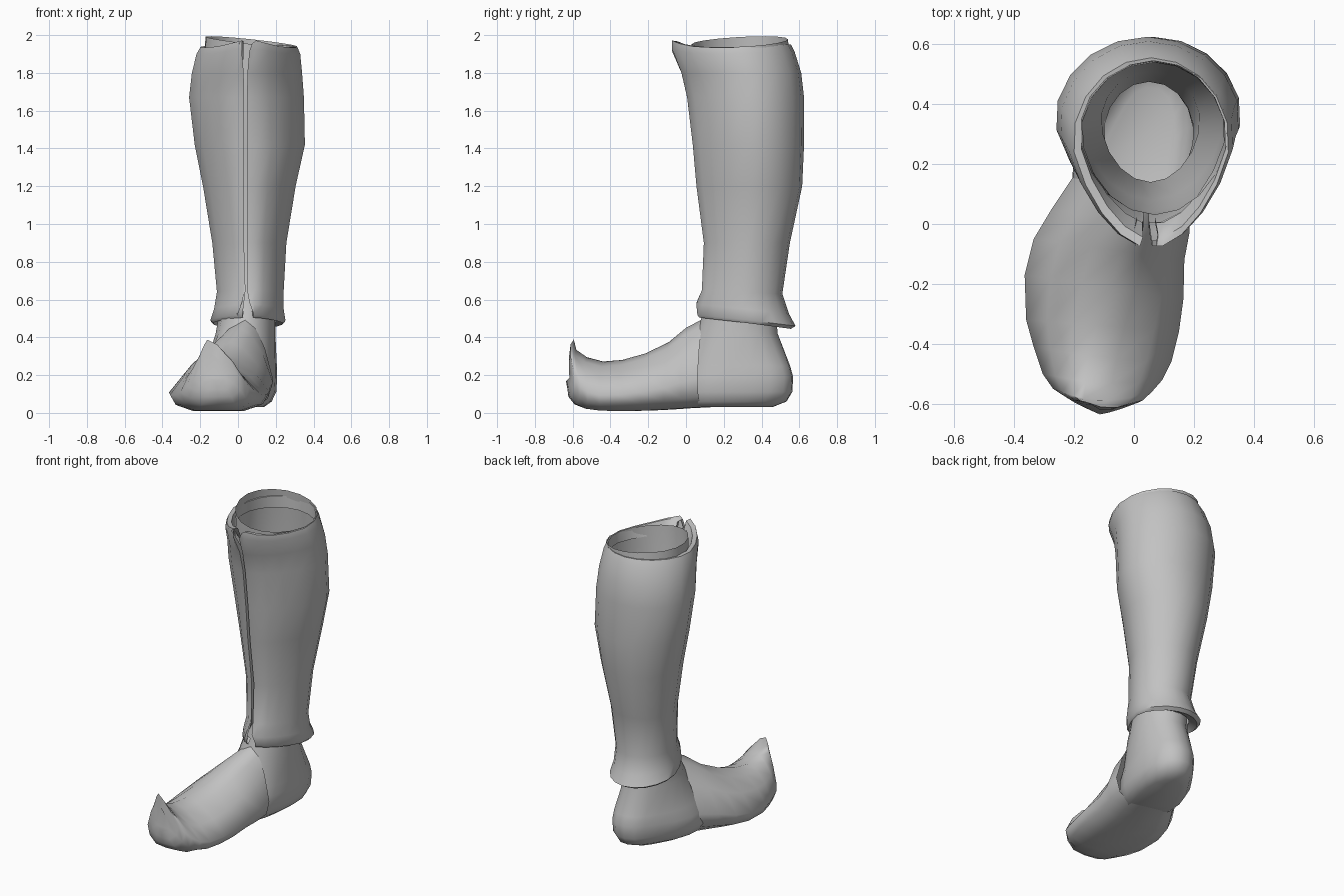
import bpy, bmesh, math

leather = bpy.data.materials.new("grey_leather")
leather.diffuse_color = (0.54, 0.54, 0.54, 1)


def loft(name, rings, closed=True, cap_start=False, cap_end=False, angle=40):
    """Skin a list of equally long point rings."""
    bm = bmesh.new()
    rows = [[bm.verts.new(p) for p in ring] for ring in rings]
    n = len(rows[0])
    for a, b in zip(rows, rows[1:]):
        for i in range(n if closed else n - 1):
            j = (i + 1) % n
            bm.faces.new((a[i], a[j], b[j], b[i]))
    if cap_start:
        bm.faces.new(rows[0][::-1])
    if cap_end:
        bm.faces.new(rows[-1])
    bmesh.ops.recalc_face_normals(bm, faces=bm.faces)
    mesh = bpy.data.meshes.new(name)
    bm.to_mesh(mesh)
    bm.free()
    ob = bpy.data.objects.new(name, mesh)
    bpy.context.collection.objects.link(ob)
    mesh.materials.append(leather)
    bpy.ops.object.select_all(action='DESELECT')
    ob.select_set(True)
    bpy.context.view_layer.objects.active = ob
    bpy.ops.object.shade_smooth_by_angle(angle=math.radians(angle))
    return ob


def leg_point(t, x0, x1, y0, y1, pinch):
    """Point on a leg cross-section; t = 0 is the front, pinch narrows the front."""
    cx, rx = (x0 + x1) / 2, (x1 - x0) / 2
    cy = y0 + (y1 - y0) * 0.54
    c, s = math.cos(t), math.sin(t)
    y = cy - c * ((cy - y0) if c > 0 else (y1 - cy))
    return cx + rx * s * (1 - pinch * max(0, c)), y


# Outer shaft: z, x range, y range, front lift, slit half-width
SHAFT = [
    (0.51, -0.105, 0.21, 0.085, 0.49, 0.03, 0.045),
    (0.475, -0.135, 0.24, 0.065, 0.555, 0.03, 0.045),
    (0.49, -0.15, 0.255, 0.055, 0.58, 0.03, 0.04),
    (0.55, -0.13, 0.245, 0.05, 0.545, 0.025, 0.02),
    (0.64, -0.115, 0.245, 0.08, 0.51, 0.01, 0.008),
    (0.90, -0.14, 0.26, 0.09, 0.55, 0, 0.008),
    (1.20, -0.19, 0.31, 0.05, 0.615, 0, 0.008),
    (1.42, -0.235, 0.36, 0.03, 0.625, 0, 0.008),
    (1.67, -0.265, 0.355, 0.0, 0.625, 0, 0.008),
    (1.80, -0.25, 0.345, -0.03, 0.61, 0, 0.010),
    (1.90, -0.225, 0.335, -0.08, 0.575, 0.03, 0.02),
    (1.935, -0.205, 0.32, -0.08, 0.555, 0.04, 0.035),
    (1.935, -0.18, 0.31, -0.05, 0.545, 0.035, 0.04),
    (1.87, -0.18, 0.305, 0.0, 0.54, 0, 0.03),
]
N = 18
rings = []
for z, x0, x1, y0, y1, lift, slit in SHAFT:
    ring = []
    for i in range(N + 1):
        t = 0.19 + (2 * math.pi - 0.38) * i / N
        x, y = leg_point(t, x0, x1, y0, y1, 0.25)
        c = math.cos(t)
        if z > 1.5:
            dz = lift * (max(0, c) ** 5 + 0.4 * max(0, -c))
        else:
            dz = lift * c
        ring.append((x, y, z + dz))
    # opening edges step inward to form the front seam
    zf = z + lift * (0.5 if z > 1 else 1.4)
    depth = 0.045 if slit < 0.015 else 0.025
    start = [(0.04 + slit, y0 + depth, zf), (0.04 + slit, y0 + 0.006, zf)]
    end = [(0.04 - slit, y0 + 0.006, zf), (0.04 - slit, y0 + depth, zf)]
    rings.append(start + ring + end)
loft("boot_shaft", rings, closed=False, angle=55)

# Heel and ankle continuing up as the inner lining:
# z, x range, y range, instep swell, heel corner fullness
LINING = [
    (0.03, -0.06, 0.13, 0.0, 0.45, 0.08, 0.02),
    (0.06, -0.085, 0.17, -0.04, 0.525, 0.12, 0.025),
    (0.11, -0.10, 0.195, -0.05, 0.555, 0.14, 0.025),
    (0.19, -0.105, 0.20, -0.04, 0.56, 0.13, 0.025),
    (0.25, -0.10, 0.20, 0.0, 0.545, 0.10, 0.02),
    (0.42, -0.10, 0.20, 0.05, 0.485, 0.03, 0),
    (0.55, -0.10, 0.20, 0.10, 0.475, 0, 0),
    (0.90, -0.11, 0.22, 0.14, 0.51, 0, 0),
    (1.40, -0.18, 0.30, 0.08, 0.57, 0, 0),
    (1.70, -0.20, 0.31, 0.04, 0.56, 0, 0),
    (1.965, -0.175, 0.315, 0.03, 0.54, 0, 0),
]
rings = []
for k, (z, x0, x1, y0, y1, swell, corner) in enumerate(LINING):
    tilt = 0.026 if k == len(LINING) - 1 else 0
    ring = []
    for i in range(18):
        t = 2 * math.pi * i / 18
        x, y = leg_point(t, x0, x1, y0, y1, 0.08)
        x -= swell * max(0, math.cos(t + 0.8)) ** 1.5
        full = corner * max(0, math.cos(t - 2.4)) ** 4
        ring.append((x + full, y + full,
                     z - tilt * math.sin(t) - 0.5 * tilt * math.cos(t)))
    rings.append(ring)
loft("heel_and_lining", rings, cap_start=True, angle=60)

# Forefoot with curled toe:
# left xy, right xy, bottom z, top z, ridge position, forward bow
FOOT = [
    (-0.205, 0.155, 0.185, 0.06, 0.03, 0.50, 0.64, 0),
    (-0.275, 0.05, 0.185, -0.03, 0.025, 0.45, 0.63, 0),
    (-0.335, -0.05, 0.168, -0.12, 0.018, 0.375, 0.58, 0),
    (-0.365, -0.17, 0.165, -0.25, 0.012, 0.315, 0.54, 0),
    (-0.36, -0.32, 0.15, -0.36, 0.01, 0.28, 0.46, 0),
    (-0.335, -0.41, 0.125, -0.46, 0.012, 0.272, 0.40, 0.01),
    (-0.305, -0.50, 0.095, -0.52, 0.022, 0.295, 0.36, 0.02),
    (-0.27, -0.55, 0.06, -0.56, 0.045, 0.335, 0.31, 0.035),
    (-0.235, -0.575, 0.03, -0.59, 0.085, 0.37, 0.27, 0.04),
    (-0.21, -0.59, -0.01, -0.605, 0.125, 0.388, 0.24, 0.03),
]
rings = []
for k, (lx, ly, rx, ry, zb, zt, a, bow) in enumerate(FOOT):
    def mix(e, f):
        return e + (a - e) * f
    section = [(0.24, 0), (0.5, 0), (0.76, 0), (0.94, 0.12), (1, 0.32),
               (mix(1, 0.3), 0.66), (mix(1, 0.66), 0.9), (a, 1),
               (mix(0, 0.66), 0.9), (mix(0, 0.3), 0.66), (0, 0.32), (0.06, 0.12)]
    lean = 0.02 if k >= len(FOOT) - 2 else 0
    rings.append([(lx + (rx - lx) * u,
                   ly + (ry - ly) * u - bow * math.sin(math.pi * u) + lean * v * v,
                   zb + (zt - zb) * v) for u, v in section])
# rounded toe end
cx, cz = -0.12, 0.22
rings.append([(cx + (x - cx) * 0.55, y - 0.008, cz + (z - cz) * 0.55)
              for x, y, z in rings[-1]])
loft("forefoot", rings, cap_end=True, angle=70)
